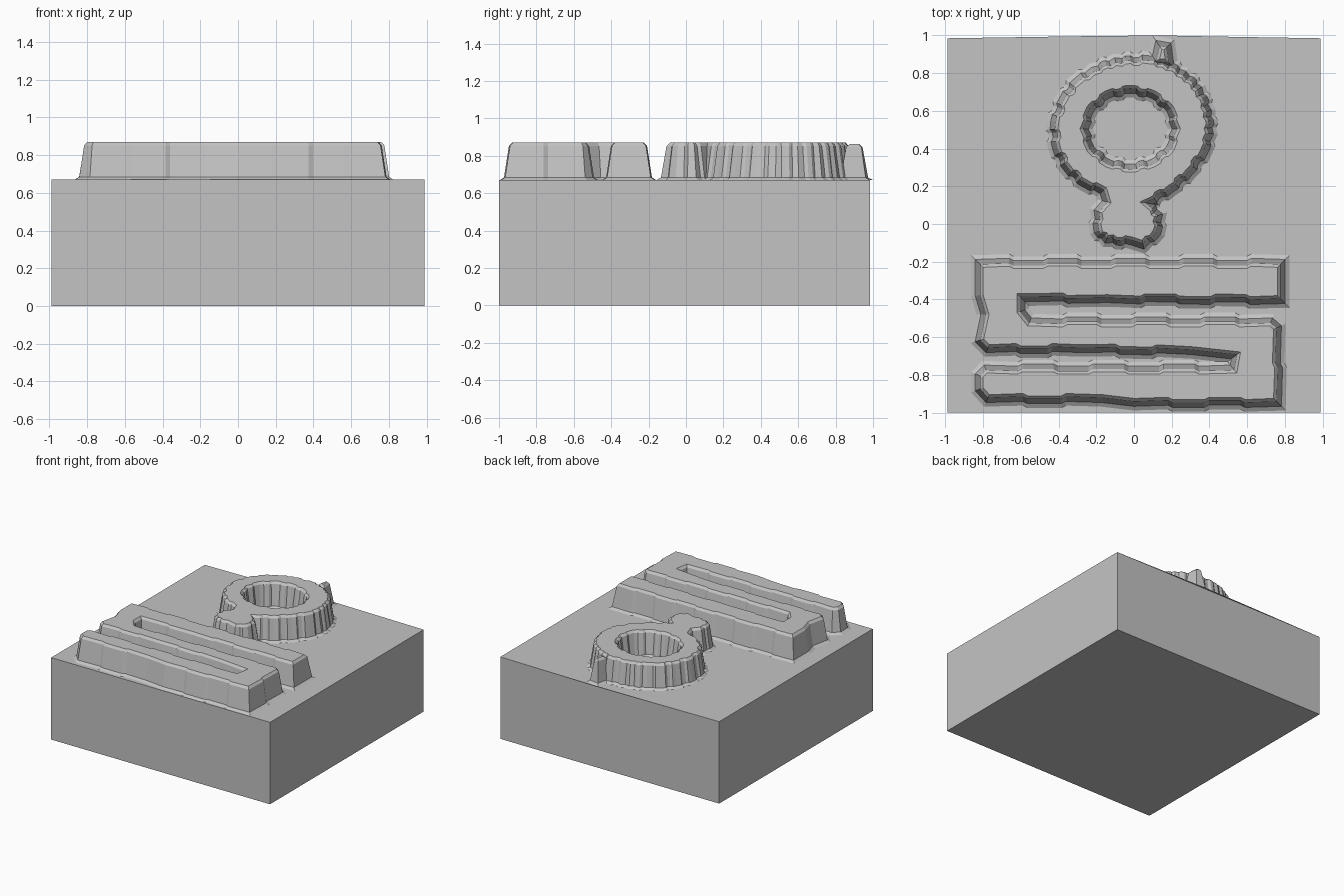
import bpy, bmesh
from math import sin, cos, tau
from mathutils import Vector

cube = bpy.data.objects.get("Cube")
if cube:
    bpy.data.objects.remove(cube, do_unlink=True)

grey = bpy.data.materials.new("plain_grey")
grey.use_nodes = True
grey.diffuse_color = (0.55, 0.55, 0.55, 1)
grey.node_tree.nodes["Principled BSDF"].inputs["Base Color"].default_value = (0.55, 0.55, 0.55, 1)

DECK = 0.67
# Wall section: outward offset and height above the deck
WALL = [(0.034, 0), (0.012, 0.014), (-0.014, 0.182), (-0.03, 0.2)]


def finish(bm, name):
    mesh = bpy.data.meshes.new(name)
    bm.to_mesh(mesh)
    bm.free()
    mesh.materials.append(grey)
    obj = bpy.data.objects.new(name, mesh)
    bpy.context.collection.objects.link(obj)
    return obj


def ribbed(points, spacing, jog, hole=False):
    """Return (point, outward direction) pairs, with small steps along each side."""
    pts = [Vector(p) for p in points]
    area = sum(a.cross(b) for a, b in zip(pts, pts[1:] + pts[:1]))
    if (area < 0) != hole:
        pts.reverse()
    count = len(pts)
    tangents = [(pts[(i + 1) % count] - pts[i]).normalized() for i in range(count)]
    normals = [Vector((t.y, -t.x)) for t in tangents]
    out, side = [], 1
    for i, p in enumerate(pts):
        bisector = normals[i - 1] + normals[i]
        miter = bisector / max(0.6, 1 + normals[i - 1].dot(normals[i]))
        out.append((p, miter))
        edge = pts[(i + 1) % count] - p
        pieces = round(edge.length / spacing)
        for k in range(1, pieces):
            mid = p + edge * k / pieces
            for step in (-1, 1):
                shift = tangents[i] * step * min(0.012, spacing / 5)
                out.append((mid + shift + normals[i] * jog * side * step, normals[i]))
            side = -side
    return out


def relief(name, loops, drop=0):
    """Raised shape with a flared foot, sloping wall and chamfered rim."""
    bm = bmesh.new()
    rim_edges = []
    for loop in loops:
        rings = []
        for offset, height in WALL:
            z = DECK + height * (1 - drop)
            rings.append([bm.verts.new((*(p + n * offset), z)) for p, n in loop])
        count = len(loop)
        for low, high in zip(rings, rings[1:]):
            for i in range(count):
                j = (i + 1) % count
                bm.faces.new((low[i], low[j], high[j], high[i]))
        top = rings[-1]
        rim_edges += [bm.edges.get((top[i], top[(i + 1) % count])) for i in range(count)]
    bmesh.ops.triangle_fill(bm, edges=rim_edges, use_beauty=True, normal=(0, 0, 1))
    for face in bm.faces:
        if all(abs(v.co.z - DECK - 0.2 * (1 - drop)) < 1e-5 for v in face.verts):
            if face.normal.z < 0:
                face.normal_flip()
    return finish(bm, name)


# Block
bm = bmesh.new()
bmesh.ops.create_cube(bm, size=1)
for v in bm.verts:
    v.co = (v.co.x * 1.98, v.co.y * 1.985 - 0.0075, (v.co.z + 0.5) * DECK)
finish(bm, "base_block")

# Thin lip along the back edge of the deck
bm = bmesh.new()
lip = [(-0.99, 0.985), (0.99, 0.985), (0.45, 0.994), (0.15, 1), (-0.2, 0.997)]
bm.faces.new([bm.verts.new((x, y, DECK)) for x, y in lip])
finish(bm, "back_lip")

# Folded bar with one channel open to each side
folded = [
    (-0.83, -0.2), (0.79, -0.2), (0.79, -0.41), (-0.14, -0.405),
    (-0.59, -0.40), (-0.59, -0.46), (-0.55, -0.51), (0.73, -0.51),
    (0.77, -0.545), (0.77, -0.955), (0.0, -0.955), (-0.17, -0.935),
    (-0.78, -0.935), (-0.83, -0.88), (-0.83, -0.8), (-0.79, -0.76),
    (0.52, -0.76), (0.53, -0.705), (0.3, -0.68), (-0.28, -0.67),
    (-0.78, -0.67), (-0.83, -0.62), (-0.8, -0.48), (-0.83, -0.38),
]
relief("folded_bar", [ribbed(folded, 0.19, 0.006)])

# Ring with a short rounded stem
stem = [
    (-0.17, 0.17), (-0.155, 0.12), (-0.2, 0.07), (-0.2, -0.04), (-0.15, -0.09),
    (-0.01, -0.1), (0.05, -0.12), (0.13, -0.05), (0.14, 0.05), (0.08, 0.11),
]
ring = [
    (0.2, 0.18), (0.3, 0.27), (0.38, 0.38), (0.41, 0.48), (0.4, 0.6),
    (0.35, 0.72), (0.27, 0.8), (0.16, 0.86), (0.08, 0.88), (-0.1, 0.87),
    (-0.22, 0.82), (-0.31, 0.76), (-0.38, 0.67), (-0.43, 0.54),
    (-0.42, 0.4), (-0.36, 0.29), (-0.27, 0.21),
]
hole = [(-0.02 + 0.235 * cos(tau * i / 12), 0.505 + 0.2 * sin(tau * i / 12))
        for i in range(12)]
relief("ring_with_stem", [ribbed(stem + ring, 0.045, 0.006),
                          ribbed(hole, 0.045, 0.005, hole=True)])

# Small spur on the back of the ring
spur = [(0.1, 0.85), (0.2, 0.84), (0.185, 0.95), (0.125, 0.96)]
relief("ring_spur", [ribbed(spur, 0.2, 0)], drop=0.04)
